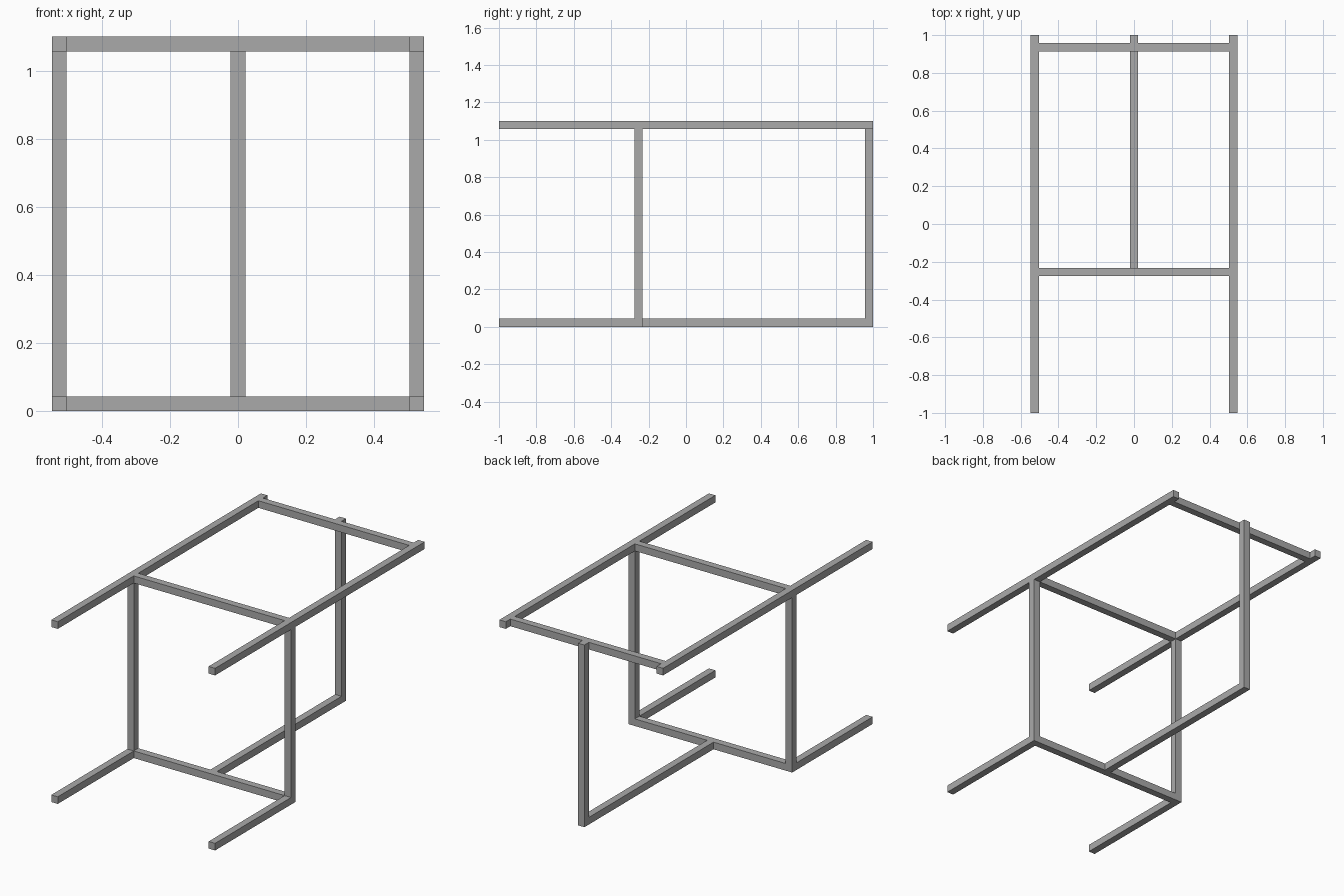
import bpy
import bmesh

cube = bpy.data.objects.get("Cube")
if cube:
    bpy.data.objects.remove(cube, do_unlink=True)

# Single grey metal finish
GREY = (0.40, 0.40, 0.40, 1.0)
metal = bpy.data.materials.new("grey_metal")
metal.use_nodes = True
metal.diffuse_color = GREY
metal.node_tree.nodes["Principled BSDF"].inputs["Base Color"].default_value = GREY

T = 0.043              # square tube thickness
W = 0.547              # half width
H = 1.10               # height
IN = W - T             # inner face of the side tubes
Y0, Y1 = -0.275, -0.275 + T   # plane of the upright frame


def bar(name, x, y, z):
    """Square tube filling the given (min, max) ranges."""
    bm = bmesh.new()
    bmesh.ops.create_cube(bm, size=1)
    for v in bm.verts:
        for i, (lo, hi) in enumerate((x, y, z)):
            v.co[i] = hi if v.co[i] > 0 else lo
    mesh = bpy.data.meshes.new(name)
    bm.to_mesh(mesh)
    bm.free()
    mesh.materials.append(metal)
    obj = bpy.data.objects.new(name, mesh)
    bpy.context.collection.objects.link(obj)
    return obj


# Side tubes, mirrored left and right
for side, x in (("left", (IN, W)), ("right", (-W, -IN))):
    bar(side + "_top_rail", x, (-1, 1), (H - T, H))
    bar(side + "_upright", x, (Y0, Y1), (0, H - T))
    bar(side + "_floor_foot", x, (-1, Y0), (0, T))

# Crossbars between the side tubes
bar("top_crossbar", (-IN, IN), (Y0, Y1), (H - T, H))
bar("floor_crossbar", (-IN, IN), (Y0, Y1), (0, T))
bar("rear_crossbar", (-IN, IN), (1 - 2 * T, 1 - T), (H - T, H))

# Central floor rail and rear post
bar("centre_floor_rail", (-T / 2, T / 2), (Y1, 1 - T), (0, T))
bar("rear_post", (-T / 2, T / 2), (1 - T, 1), (0, H))
